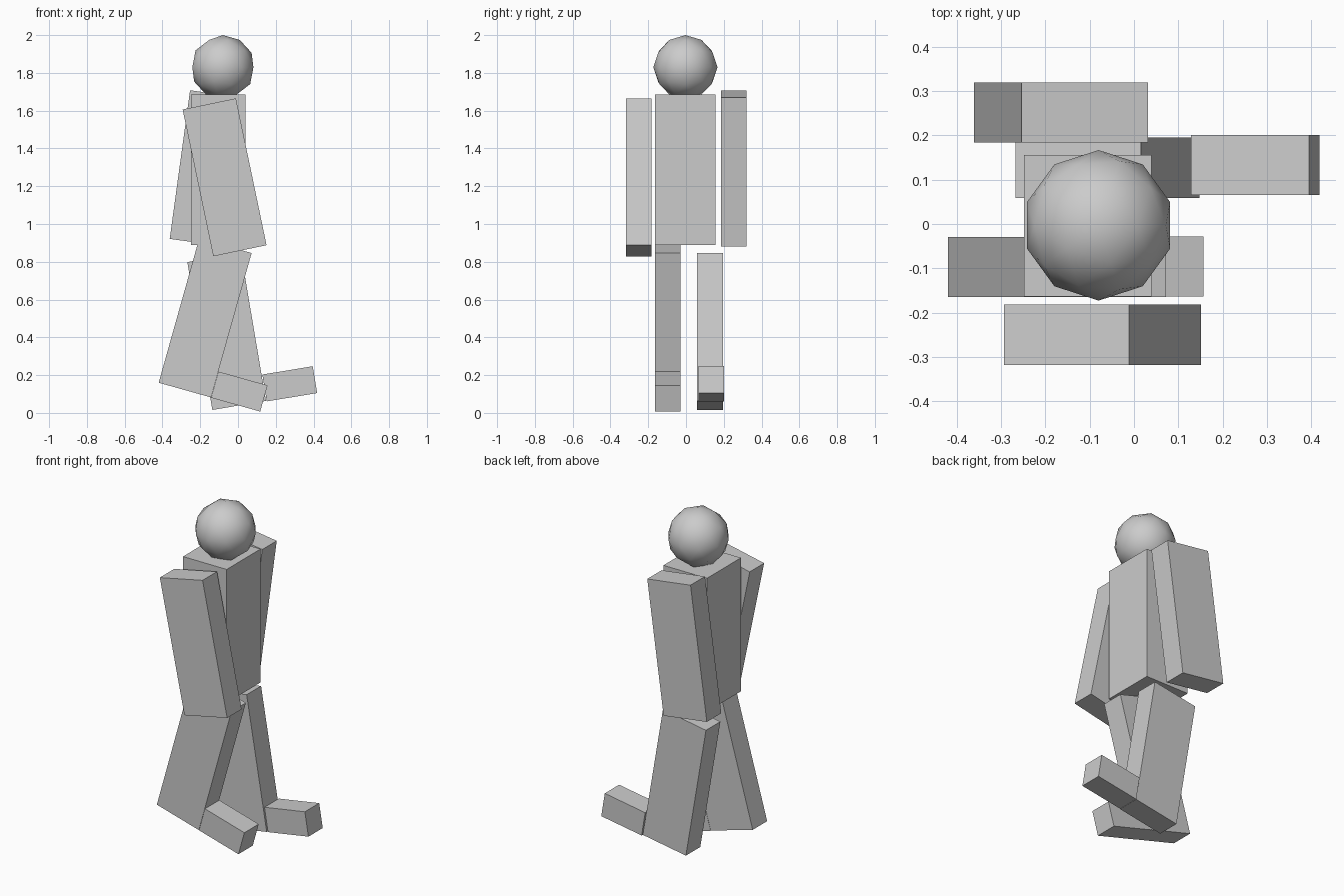
import bpy
from math import radians

cube = bpy.data.objects.get("Cube")
if cube:
    bpy.data.objects.remove(cube, do_unlink=True)

# One plain grey for the whole figure
grey = bpy.data.materials.new("plain_grey")
grey.use_nodes = True
colour = (0.6, 0.6, 0.6, 1)
grey.diffuse_color = colour
grey.node_tree.nodes["Principled BSDF"].inputs["Base Color"].default_value = colour


def block(name, centre, size, lean=0):
    """Box part, leaning forward (towards +x) by the given degrees."""
    bpy.ops.mesh.primitive_cube_add(size=1, location=centre,
                                    rotation=(0, radians(lean), 0))
    part = bpy.context.object
    part.name = name
    part.scale = size
    part.data.materials.append(grey)
    return part


LIMB = (0.288, 0.136, 0.794)
FOOT = (0.27, 0.135, 0.144)

# Torso
block("torso", (-0.104, -0.004, 1.287), (0.288, 0.32, 0.796))

# Arms, swinging in opposite directions
block("near_arm", (-0.071, -0.25, 1.247), LIMB, -11.8)
block("far_arm", (-0.165, 0.252, 1.295), LIMB, 7.8)

# Legs in mid stride
block("near_leg", (-0.174, -0.097, 0.503), LIMB, 15.7)
block("far_leg", (-0.06, 0.127, 0.431), LIMB, -9.6)

# Feet
block("near_foot", (0.007, -0.096, 0.113), FOOT, 15.7)
block("far_foot", (0.274, 0.133, 0.154), FOOT, -9.4)

# Head
bpy.ops.mesh.primitive_ico_sphere_add(subdivisions=2, radius=0.17,
                                      location=(-0.08, -0.003, 1.83))
head = bpy.context.object
head.name = "head"
head.data.materials.append(grey)
bpy.ops.object.shade_smooth()
